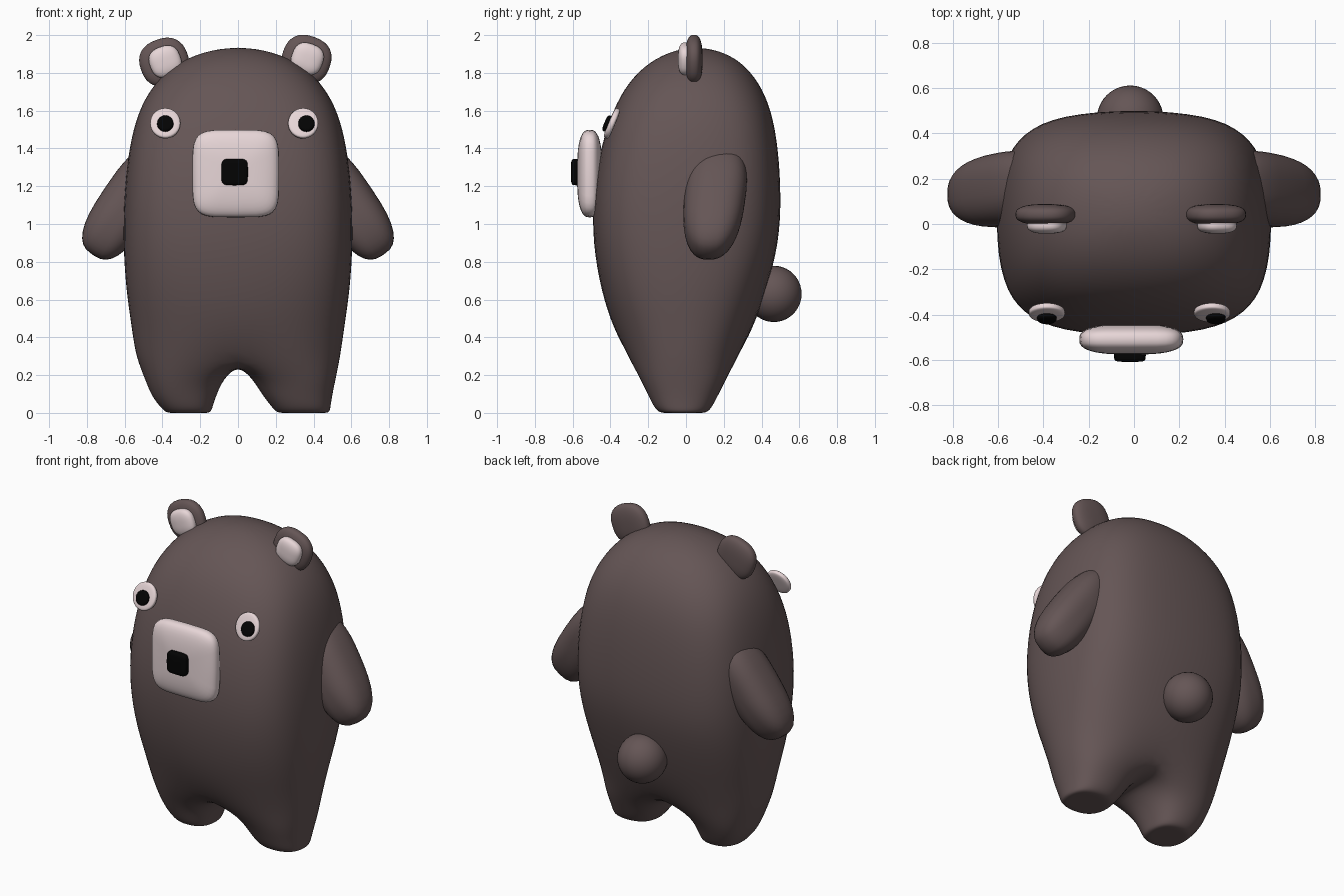
import bpy, bmesh
from math import sin, cos, radians
from mathutils import Matrix, Vector

if "Cube" in bpy.data.objects:
    bpy.data.objects.remove(bpy.data.objects["Cube"])


def material(name, color):
    m = bpy.data.materials.new(name)
    m.diffuse_color = (*color, 1)
    m.use_nodes = True
    m.node_tree.nodes["Principled BSDF"].inputs["Base Color"].default_value = m.diffuse_color
    return m


BROWN = material("brown_fur", (0.13, 0.092, 0.092))
PINK = material("pale_pink", (0.8, 0.67, 0.68))
BLACK = material("black", (0.001, 0.001, 0.001))


def sp(v, n):
    """Signed power used for superellipses of exponent n."""
    return (1 if v >= 0 else -1) * abs(v) ** (2 / n)


def finish(bm, name, mat):
    bmesh.ops.recalc_face_normals(bm, faces=bm.faces)
    for f in bm.faces:
        f.smooth = True
    me = bpy.data.meshes.new(name)
    bm.to_mesh(me)
    bm.free()
    me.materials.append(mat)
    ob = bpy.data.objects.new(name, me)
    bpy.context.collection.objects.link(ob)
    return ob


def pebble(name, mat, loc, half, n_face=2.0, n_depth=2.0, rot=Matrix(), shear=0.0, taper=0.0):
    """Superellipsoid: outline exponent n_face in xz, n_depth along y."""
    bm = bmesh.new()
    bmesh.ops.create_uvsphere(bm, u_segments=32, v_segments=20, radius=1)
    for v in bm.verts:
        x, z, y = v.co
        r = (x * x + z * z) ** 0.5
        if r < 1e-5:
            p = Vector((0, half[1] * y, 0))
        else:
            k = sp(r, n_depth)
            p = Vector((half[0] * k * sp(x / r, n_face), half[1] * sp(y, n_depth),
                        half[2] * k * sp(z / r, n_face)))
        p.y *= 1 + taper * p.z / half[2]
        p = rot @ p
        p.y += shear * p.z
        v.co = p + Vector(loc)
    return finish(bm, name, mat)


# Body: z, half width, front y, back y, squareness
LEVELS = [(1.92, .15, -.06, .17, 2.2), (1.865, .31, -.19, .29, 2.3), (1.75, .445, -.31, .39, 2.5),
          (1.6, .53, -.39, .455, 2.8), (1.4, .58, -.455, .49, 3.0), (1.15, .605, -.495, .505, 3.1),
          (.9, .61, -.495, .495, 3.05), (.65, .595, -.452, .427, 2.8), (.45, .565, -.388, .358, 2.6),
          (.3, .545, -.335, .302, 2.5)]
# Legs: z, (inner, outer) of right, (inner, outer) of left, front y, back y
LEGS = [(.18, (.07, .525), (.07, .50), -.25, .222), (.09, (.125, .505), (.11, .465), -.205, .175),
        (.03, (.175, .495), (.13, .415), -.175, .143), (0, (.20, .49), (.14, .385), -.145, .115),
        (0, (.25, .45), (.18, .345), -.10, .07)]

bm = bmesh.new()


def bridge(a, b):
    for i in range(len(a)):
        j = (i + 1) % len(a)
        bm.faces.new((a[i], a[j], b[j], b[i]))


rings = []
for z, w, yf, yb, n in LEVELS:
    cy, hy = (yf + yb) / 2, (yb - yf) / 2
    ring = []
    for k in range(16):
        t = radians(-90 + 22.5 * k)
        ring.append(bm.verts.new((1.014 * w * sp(cos(t), n), cy + 1.014 * hy * sp(sin(t), n), z)))
    rings.append(ring)
for a, b in zip(rings, rings[1:]):
    bridge(a, b)
top = bm.verts.new((0, .05, 1.937))
for i in range(16):
    bm.faces.new((top, rings[0][i], rings[0][(i + 1) % 16]))

# Crotch saddle joining front to back between the legs
last = rings[-1]
for k in (0, 8):
    last[k].co.x = 0
    last[k].co.y *= .84
    last[k].co.z = .275
mids = [bm.verts.new((0, y, .255)) for y in (.13, -.01, -.15)]
for s in (1, -1):
    chain = [last[(s * k) % 16] for k in range(9)] + mids
    for z, right, left, yf, yb in LEGS:
        inner, outer = right if s > 0 else left
        cx, hx = (inner + outer) / 2, (outer - inner) / 2
        cy, hy = (yf + yb) / 2, (yb - yf) / 2
        ring = []
        for j in range(12):
            t = radians(-120 + 30 * j)
            ring.append(bm.verts.new((s * (cx + hx * sp(cos(t), 2.4)), cy + hy * sp(sin(t), 2.4), z)))
        bridge(chain, ring)
        chain = ring
    bm.faces.new(chain)
body = finish(bm, "body", BROWN)
sub = body.modifiers.new("smooth", "SUBSURF")
sub.levels = sub.render_levels = 2

# Arms, slanting outward from the shoulders
for s, side in ((1, "right"), (-1, "left")):
    rot = Matrix.Rotation(s * radians(-34), 4, 'Y')
    pebble(side + "_arm", BROWN, (s * .582, .15, 1.114), (.145, .162, .335), 2.8, 2.5, rot, .1, .08)

# Ears with pale inner pads
for side, x, z, turn in (("right", .362, 1.872, 20), ("left", -.39, 1.857, -20)):
    rot = Matrix.Rotation(radians(turn), 4, 'Y')
    pebble(side + "_ear", BROWN, (x, .042, z), (.13, .046, .125), 2.4, 2.6, rot)
    pebble(side + "_inner_ear", PINK, (x + .005, -.005, z + .003), (.084, .038, .082), 2.6, 2.6, rot)

# Muzzle and nose
pebble("muzzle", PINK, (-.012, -.51, 1.267), (.23, .067, .232), 4.8, 2.7)
pebble("nose", BLACK, (-.018, -.58, 1.275), (.07, .029, .07), 5, 5)

# Eyes, leaning back with the face
lean = Matrix.Rotation(radians(-23), 4, 'X')
for side, x, px in (("right", .345, .362), ("left", -.385, -.385)):
    pebble(side + "_eye", PINK, (x, -.392, 1.533), (.08, .018, .085), 2, 4, lean)
    pebble(side + "_pupil", BLACK, (px, -.413, 1.53), (.043, .02, .045), 2, 4, lean)

# Tail
pebble("tail", BROWN, (-.017, .465, .63), (.147, .147, .149))
